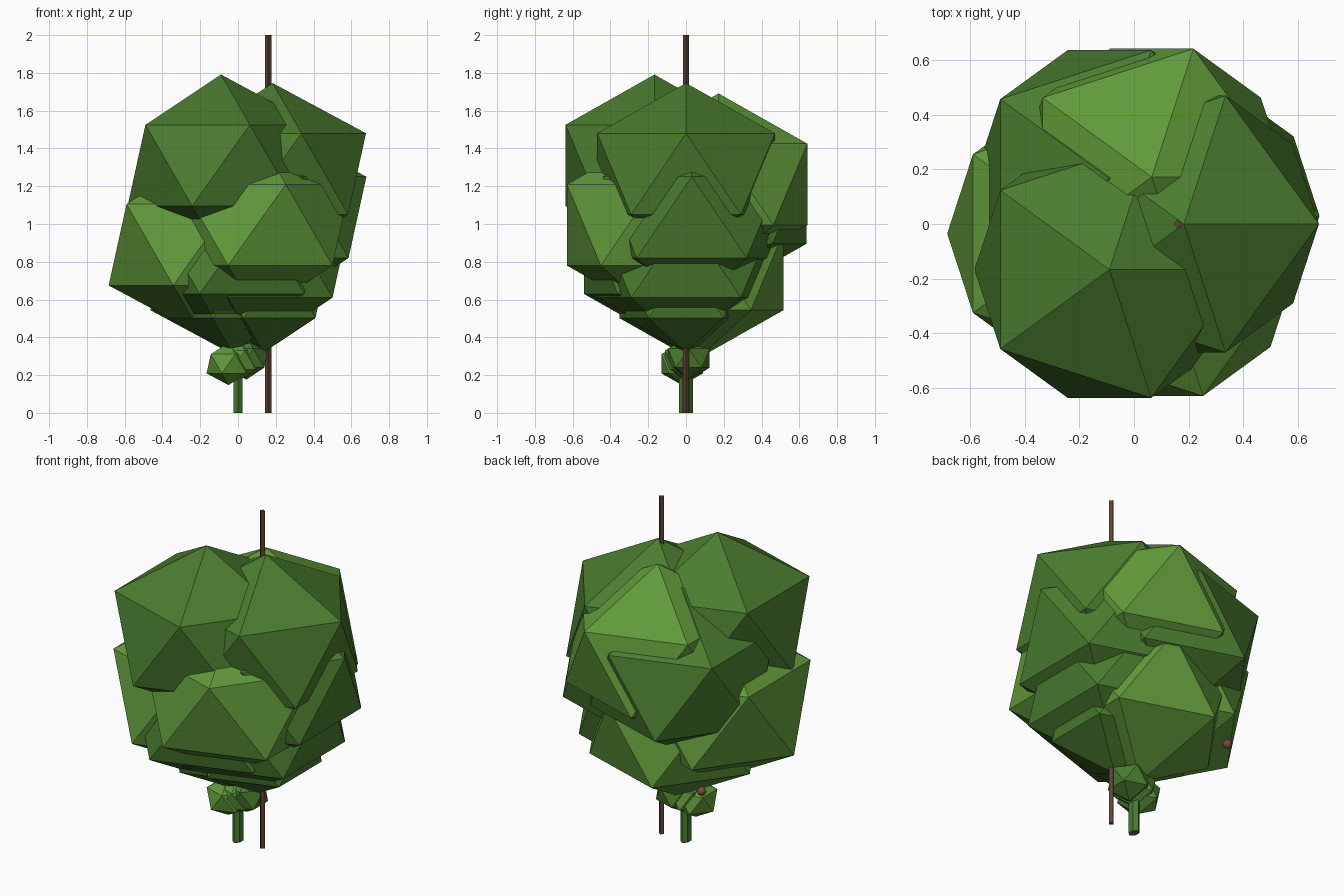
import bpy, math

if "Cube" in bpy.data.objects:
    bpy.data.objects.remove(bpy.data.objects["Cube"])


def material(name, rgb):
    m = bpy.data.materials.new(name)
    m.diffuse_color = (*rgb, 1.0)
    m.use_nodes = True
    m.node_tree.nodes["Principled BSDF"].inputs["Base Color"].default_value = m.diffuse_color
    return m


DARK = material("dark_leaf_green", (0.069, 0.202, 0.028))
LIGHT = material("light_leaf_green", (0.119, 0.319, 0.042))
STEM = material("stem_green", (0.065, 0.20, 0.03))
BROWN = material("stake_brown", (0.12, 0.055, 0.035))
RED = material("berry_brown", (0.19, 0.07, 0.05))


def clump(name, centre, radius, mat, squash=0.87):
    """Low-poly leaf clump: a slightly flattened icosahedron."""
    bpy.ops.mesh.primitive_ico_sphere_add(subdivisions=1, radius=radius, location=centre)
    ob = bpy.context.object
    ob.name = name
    ob.scale.z = squash
    ob.data.materials.append(mat)
    return ob


def rod(name, sides, rx, ry, x, z0, z1, mat):
    """Upright prism."""
    bpy.ops.mesh.primitive_cylinder_add(vertices=sides, radius=1, depth=z1 - z0,
                                        location=(x, 0, (z0 + z1) / 2))
    ob = bpy.context.object
    ob.name = name
    ob.scale = (rx, ry, 1)
    ob.data.materials.append(mat)
    return ob


# Large overlapping leaf clumps, crown first
crown = [
    ((-0.09, -0.167, 1.31), 0.553, DARK),
    ((0.183, 0.0, 1.265), 0.553, DARK),
    ((0.065, 0.172, 1.21), 0.553, LIGHT),
    ((-0.09, 0.167, 1.11), 0.553, DARK),
    ((0.185, 0.03, 1.035), 0.553, DARK),
    ((0.10, -0.16, 0.995), 0.553, LIGHT),
    ((-0.19, -0.035, 0.89), 0.553, LIGHT),
    ((0.10, 0.0, 0.825), 0.553, DARK),
    ((-0.05, -0.07, 0.845), 0.553, DARK),
    ((0.01, 0.065, 0.75), 0.53, LIGHT),
]
for i, (c, r, m) in enumerate(crown):
    clump(f"leaf_clump_{i + 1}", c, r, m)

# Smaller clumps under the crown
clump("lower_clump_right", (0.135, 0.0, 0.65), 0.38, DARK)
clump("lower_clump_left", (-0.03, -0.03, 0.65), 0.38, DARK)

# Little tuft around the base of the stem
for i, c in enumerate([(-0.05, -0.02, 0.26), (0.045, 0.015, 0.29), (0.0, 0.0, 0.28)]):
    clump(f"base_tuft_{i + 1}", c, 0.13, LIGHT if i != 1 else DARK)

# Stem and support stake
rod("stem", 6, 0.026, 0.037, 0.0, 0.0, 0.45, STEM)
rod("stake", 4, 0.017, 0.017, 0.16, 0.0, 2.0, BROWN)

# Single berry
bpy.ops.mesh.primitive_uv_sphere_add(segments=12, ring_count=8, radius=0.025,
                                     location=(-0.355, 0.36, 0.525))
berry = bpy.context.object
berry.name = "berry"
berry.data.materials.append(RED)
bpy.ops.object.shade_smooth_by_angle()
